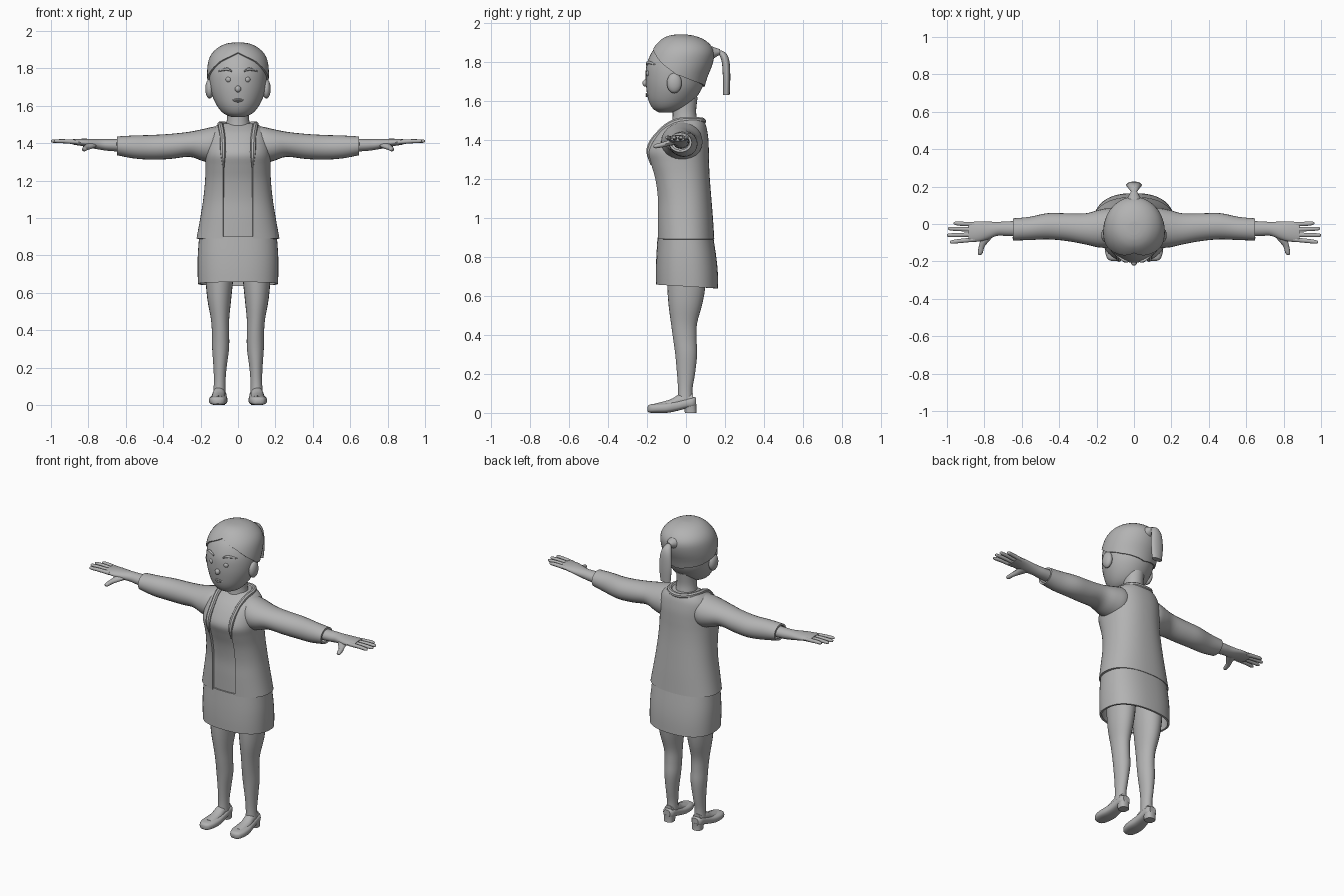
import bpy, bmesh, math
from mathutils import Vector

if "Cube" in bpy.data.objects:
    bpy.data.objects.remove(bpy.data.objects["Cube"])

GREY = bpy.data.materials.new("plain_grey")
GREY.diffuse_color = (0.45, 0.45, 0.45, 1)
GREY.use_nodes = True
GREY.node_tree.nodes["Principled BSDF"].inputs["Base Color"].default_value = GREY.diffuse_color


def resample(rings, k=4):
    """Smooth spline through ring tuples (position, centre1, centre2, radius1, radius2)."""
    out = []
    for i in range(len(rings) - 1):
        p0, p1, p2, p3 = (rings[max(0, min(len(rings) - 1, i + d))] for d in (-1, 0, 1, 2))
        for s in range(k):
            t = s / k
            out.append([0.5 * (2 * b + (c - a) * t + (2 * a - 5 * b + 4 * c - d) * t * t
                               + (3 * b - a - 3 * c + d) * t ** 3)
                        for a, b, c, d in zip(p0, p1, p2, p3)])
    return out + [list(rings[-1])]


def skin(name, rows, closed=True, caps=(True, True), mirror=False, thick=0):
    """Join rows of points into a surface."""
    bm = bmesh.new()
    grid = [[bm.verts.new(p) for p in row] for row in rows]
    n = len(rows[0])
    for lo, hi in zip(grid, grid[1:]):
        for j in range(n if closed else n - 1):
            k = (j + 1) % n
            bm.faces.new((lo[j], lo[k], hi[k], hi[j]))
    if caps[0]:
        bm.faces.new(grid[0][::-1])
    if caps[1]:
        bm.faces.new(grid[-1])
    mesh = bpy.data.meshes.new(name)
    bm.to_mesh(mesh)
    bm.free()
    ob = bpy.data.objects.new(name, mesh)
    bpy.context.collection.objects.link(ob)
    mesh.materials.append(GREY)
    if thick:
        m = ob.modifiers.new("thickness", 'SOLIDIFY')
        m.thickness, m.offset = thick, -1
    if mirror:
        ob.modifiers.new("mirror", 'MIRROR')
    return ob


def oval(c1, c2, r1, r2, a, power=2):
    f = lambda v: math.copysign(abs(v) ** (2 / power), v)
    return c1 + r1 * f(math.sin(a)), c2 - r2 * f(math.cos(a))


PLACE = {'z': lambda p, u, v: (u, v, p),
         'x': lambda p, u, v: (p, u, v),
         'y': lambda p, u, v: (v, p, u)}


def loft(name, axis, rings, n=24, power=2, **kw):
    rows = [[PLACE[axis](r[0], *oval(*r[1:], 2 * math.pi * j / n, power)) for j in range(n)]
            for r in resample(rings)]
    return skin(name, rows, **kw)


def body(rings, grow=0):
    """Turn (z, front y, back y, half width) into ring tuples."""
    return [(z, 0, (f + b) / 2, w + grow, (b - f) / 2 + grow) for z, f, b, w in rings]


def ball(name, loc, size, mirror=False):
    x, y, z = loc
    rings = [(y - size[1] * math.cos(math.pi * i / 8), z, x,
              max(.0004, size[2] * math.sin(math.pi * i / 8)),
              max(.0004, size[0] * math.sin(math.pi * i / 8))) for i in range(9)]
    return loft(name, 'y', rings, 16, mirror=mirror)


# Head
HEAD = body([(1.54, -.14, -.07, .035), (1.56, -.17, -.01, .078), (1.60, -.192, .04, .112),
             (1.66, -.203, .08, .14), (1.72, -.207, .1, .152), (1.78, -.203, .125, .155),
             (1.84, -.18, .135, .147), (1.88, -.15, .115, .125), (1.91, -.115, .075, .088),
             (1.925, -.08, .03, .05), (1.93, -.05, 0, .018)])
loft("head", 'z', HEAD, 40)
HEAD_FINE = resample(HEAD, 8)


def head_ring(z):
    for a, b in zip(HEAD_FINE, HEAD_FINE[1:]):
        if z <= b[0]:
            t = (z - a[0]) / (b[0] - a[0])
            return [p + (q - p) * t for p, q in zip(a, b)]
    return HEAD_FINE[-1]


# Hair cap, parted at the middle of the forehead
LINE = [(0, 1.885), (.2, 1.84), (.35, 1.785), (.5, 1.735), (.7, 1.70), (1, 1.67)]


def hairline(a):
    c = min(a, 2 * math.pi - a) / math.pi
    for (p, u), (q, v) in zip(LINE, LINE[1:]):
        if c <= q + 1e-6:
            return u + (v - u) * (c - p) / (q - p)


rows = []
for i in range(17):
    row = []
    for j in range(48):
        a = 2 * math.pi * j / 48
        s = math.sin(i / 16 * math.pi / 2)
        z = hairline(a) + (1.93 - hairline(a)) * s
        _, cx, cy, rx, ry = head_ring(z)
        row.append((*oval(cx, cy, rx + .01, ry + .01, a), z + .008 * s))
    rows.append(row)
skin("hair", rows, caps=(False, True), thick=.014)

# Ponytail
loft("ponytail_base", 'y', [(.07, 1.825, 0, .075, .08), (.13, 1.843, 0, .036, .04),
                            (.175, 1.85, 0, .013, .016)])
loft("ponytail", 'z', [(1.63, 0, .207, .034, .017), (1.72, 0, .208, .042, .019),
                       (1.80, 0, .203, .036, .02), (1.84, 0, .188, .024, .02),
                       (1.857, 0, .172, .01, .01)])

# Face and ears
ball("ear", (.152, -.06, 1.69), (.023, .038, .052), True)
ball("eye", (.05, -.19, 1.74), (.016, .015, .016), True)
ball("nose", (0, -.207, 1.69), (.016, .016, .018))
loft("eyebrow", 'x', [(.032, -.2, 1.784, .006, .004), (.06, -.192, 1.796, .008, .008),
                      (.105, -.155, 1.784, .008, .003)], 10, mirror=True)
for name, z in (("upper_lip", 1.634), ("lower_lip", 1.624)):
    loft(name, 'x', [(-.032, -.19, 1.631, .004, .002), (0, -.2, z, .008, .006),
                     (.032, -.19, 1.631, .004, .002)], 10)

# Neck
loft("neck", 'z', body([(1.44, -.08, .07, .08), (1.50, -.07, .058, .064),
                        (1.55, -.068, .052, .058), (1.62, -.07, .06, .06)]))

# Shirt and open jacket
TORSO = [(.89, -.15, .145, .222), (1.0, -.152, .138, .202), (1.1, -.153, .13, .186),
         (1.2, -.168, .122, .176), (1.28, -.192, .118, .174), (1.34, -.207, .117, .175),
         (1.40, -.18, .115, .17), (1.45, -.142, .108, .158), (1.48, -.105, .1, .135),
         (1.505, -.065, .088, .1)]
loft("shirt", 'z', body(TORSO, -.013), 48, 2.3)
rows = []
for z, cx, cy, rx, ry in resample(body(TORSO)):
    gap = math.asin(min(.95, (.08 / rx) ** 1.15))
    rows.append([(*oval(cx, cy, rx, ry, gap + (2 * math.pi - 2 * gap) * j / 48, 2.3), z)
                 for j in range(49)])
skin("jacket", rows, closed=False, caps=(False, False), thick=.012)

# Collar band running round the neck and down both jacket edges
curve = bpy.data.curves.new("collar", 'CURVE')
curve.dimensions, curve.bevel_depth, curve.bevel_resolution = '3D', .015, 2
half = [(.078, -.178, 1.27), (.08, -.188, 1.35), (.083, -.135, 1.435), (.092, -.06, 1.49),
        (.092, .02, 1.502), (.06, .073, 1.50)]
pts = half + [(0, .088, 1.495)] + [(-x, y, z) for x, y, z in half[::-1]]
sp = curve.splines.new('BEZIER')
sp.bezier_points.add(len(pts) - 1)
for i, (b, p) in enumerate(zip(sp.bezier_points, pts)):
    b.co = p
    b.handle_left_type = b.handle_right_type = 'AUTO'
    b.radius = .3 if i in (0, len(pts) - 1) else 1
sp.resolution_u = 5
curve.use_fill_caps = True
curve.materials.append(GREY)
bpy.context.collection.objects.link(bpy.data.objects.new("collar", curve))

# Sleeves
loft("sleeve", 'x', [(.07, -.015, 1.40, .085, .09), (.13, -.02, 1.39, .105, .098),
                     (.19, -.025, 1.39, .1, .085), (.26, -.026, 1.394, .083, .067),
                     (.36, -.017, 1.383, .074, .067), (.46, -.012, 1.378, .07, .066),
                     (.56, -.024, 1.38, .062, .061), (.648, -.029, 1.386, .059, .05)],
     caps=(True, False), thick=.012, mirror=True)

# Hands
loft("hand", 'x', [(.58, -.025, 1.388, .042, .035), (.68, -.025, 1.39, .039, .032),
                   (.73, -.026, 1.393, .037, .029), (.78, -.034, 1.398, .047, .025),
                   (.83, -.04, 1.404, .054, .02), (.885, -.043, 1.407, .052, .014)],
     mirror=True)
for name, y0, y1, tip in (("little_finger", -.002, .004, .965), ("ring_finger", -.03, -.025, .995),
                          ("middle_finger", -.057, -.06, 1.0), ("index_finger", -.083, -.096, .985)):
    loft(name, 'x', [(.85, y0, 1.405, .012, .012), (.92, (y0 + y1) / 2, 1.41, .012, .011),
                     (tip - .012, y1, 1.411, .01, .009), (tip, y1, 1.411, .003, .003)],
         10, mirror=True)
loft("thumb", 'y', [(-.166, 1.366, .824, .004, .005), (-.155, 1.367, .822, .011, .013),
                    (-.12, 1.374, .814, .013, .016), (-.085, 1.384, .795, .015, .026),
                    (-.04, 1.394, .775, .017, .04)], 12, mirror=True)

# Skirt, hem dipping towards the back
skirt = loft("skirt", 'z', body([(.648, -.153, .165, .214), (.72, -.154, .163, .216),
                                 (.8, -.152, .155, .215), (.9, -.146, .14, .208)]),
             48, 2.4, caps=(False, True), thick=.012)
for v in skirt.data.vertices:
    if v.co.z < .75:
        v.co.z -= .06 * v.co.y * (.75 - v.co.z) / .1

# Legs
loft("leg", 'z', [(.05, .1, -.004, .034, .04), (.12, .098, -.004, .031, .037),
                  (.2, .096, 0, .035, .046), (.3, .093, .001, .045, .056),
                  (.38, .093, -.006, .046, .06), (.46, .096, -.01, .049, .067),
                  (.56, .1, -.003, .063, .087), (.66, .1, .002, .073, .098),
                  (.8, .1, .002, .082, .1)], mirror=True)

# Feet and low-heeled shoes
loft("foot", 'y', [(-.15, .03, .104, .02, .034), (-.08, .042, .104, .027, .034),
                   (-.03, .062, .102, .034, .032), (.035, .07, .1, .03, .028)], mirror=True)
loft("shoe", 'y', [(-.197, .02, .108, .012, .015), (-.185, .022, .108, .021, .034),
                   (-.15, .024, .107, .024, .047), (-.1, .026, .105, .026, .049),
                   (-.05, .035, .102, .026, .043), (0, .048, .1, .026, .039),
                   (.035, .054, .1, .027, .036), (.052, .055, .1, .022, .022)],
     power=2.8, mirror=True)
loft("shoe_heel", 'z', [(0, .1, .024, .03, .03), (.02, .1, .022, .031, .031),
                        (.045, .1, .018, .034, .036)], 20, 2.6, mirror=True)

# Apply modifiers and shade smooth while keeping hard edges
for ob in bpy.context.collection.objects:
    ob.select_set(True)
    bpy.context.view_layer.objects.active = ob
bpy.ops.object.convert(target='MESH')
bpy.ops.object.shade_smooth_by_angle(angle=math.radians(40))
